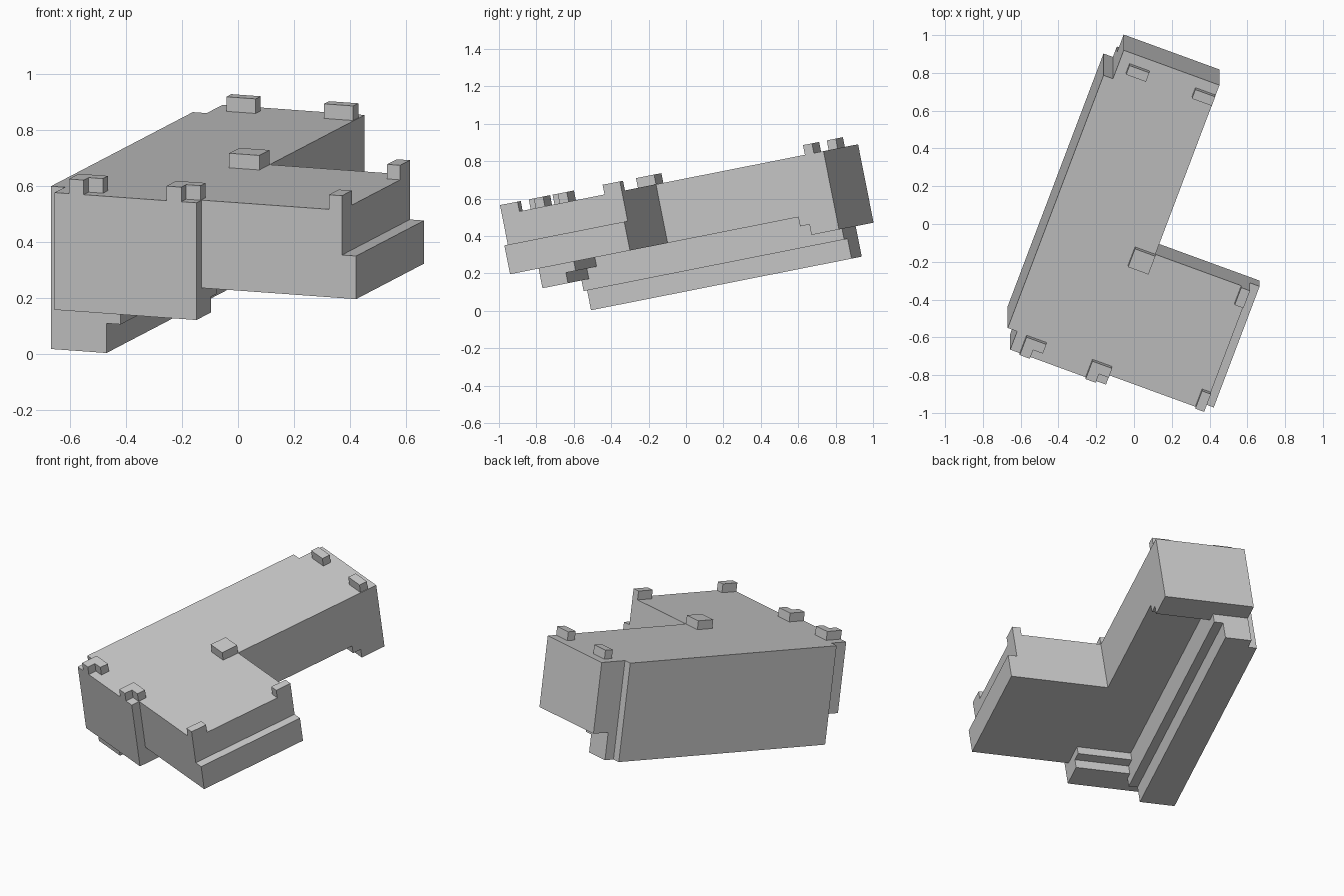
import bpy, bmesh
from math import radians
from mathutils import Matrix

if "Cube" in bpy.data.objects:
    bpy.data.objects.remove(bpy.data.objects["Cube"])

# The whole model is turned about z and then pitched up about x
TILT = Matrix.Rotation(radians(11.2), 4, 'X') @ Matrix.Rotation(radians(-20.4), 4, 'Z')


def prism(name, outline, z0, z1):
    """Extrude a plan outline from z0 to z1 as one flat-faced part."""
    bm = bmesh.new()
    face = bm.faces.new([bm.verts.new((x, y, z0)) for x, y in outline])
    ext = bmesh.ops.extrude_face_region(bm, geom=[face])
    top = [g for g in ext["geom"] if isinstance(g, bmesh.types.BMVert)]
    bmesh.ops.translate(bm, verts=top, vec=(0, 0, z1 - z0))
    bmesh.ops.recalc_face_normals(bm, faces=bm.faces)
    me = bpy.data.meshes.new(name)
    bm.to_mesh(me)
    bm.free()
    ob = bpy.data.objects.new(name, me)
    ob.matrix_world = TILT
    bpy.context.collection.objects.link(ob)
    return ob


def box(name, x0, x1, y0, y1, z0, z1):
    return prism(name, [(x0, y0), (x1, y0), (x1, y1), (x0, y1)], z0, z1)


L, R = -.426, .115            # sides of the long wing
FRONT, BACK = -.735, .989     # ends of the long wing
BASE, ROOF, PEG = .375, .695, .748

# L-shaped body with a thin slab along the left side
prism("main_body", [
    (L, FRONT), (R, FRONT), (R, -.682), (.65, -.682), (.65, .015), (R, .015),
    (R, BACK), (L, BACK), (L, .825), (-.479, .825), (-.479, -.630), (L, -.630)],
    BASE, ROOF)
box("side_ledge", .65, .704, -.682, .015, BASE, .532)

# Keel under the left side, with a step on its inner edge
prism("keel", [(-.479, -.630), (-.267, -.630), (-.267, .885), (L, .885),
               (L, .825), (-.479, .825)], .102, BASE)
box("keel_step", -.267, -.213, -.630, .885, .210, BASE)

# Stepped end blocks hanging below the long wing
for name, outer, mid, inner in (("front", FRONT, -.587, -.530), ("back", BACK, .829, .775)):
    a, b = sorted((outer, mid))
    box(name + "_end_block", L, R, a, b, .268, BASE)
    a, b = sorted((mid, inner))
    box(name + "_end_step", -.213, R, a, b, .325, BASE)

# Roof pegs
box("peg_inner_corner", 0, R, -.09, .015, ROOF, PEG)
box("peg_right_front", .60, .65, -.682, -.58, ROOF, PEG)
box("peg_right_back", .60, .65, -.085, .015, ROOF, PEG)
for i, x in enumerate((-.372, 0)):
    box(f"peg_back_{i}", x, x + .112, .88, .932, ROOF, PEG)
    prism(f"peg_front_{i}", [(x, FRONT), (x + .057, FRONT), (x + .057, -.685),
                             (x + .112, -.685), (x + .112, -.632), (x, -.632)], ROOF, PEG)
